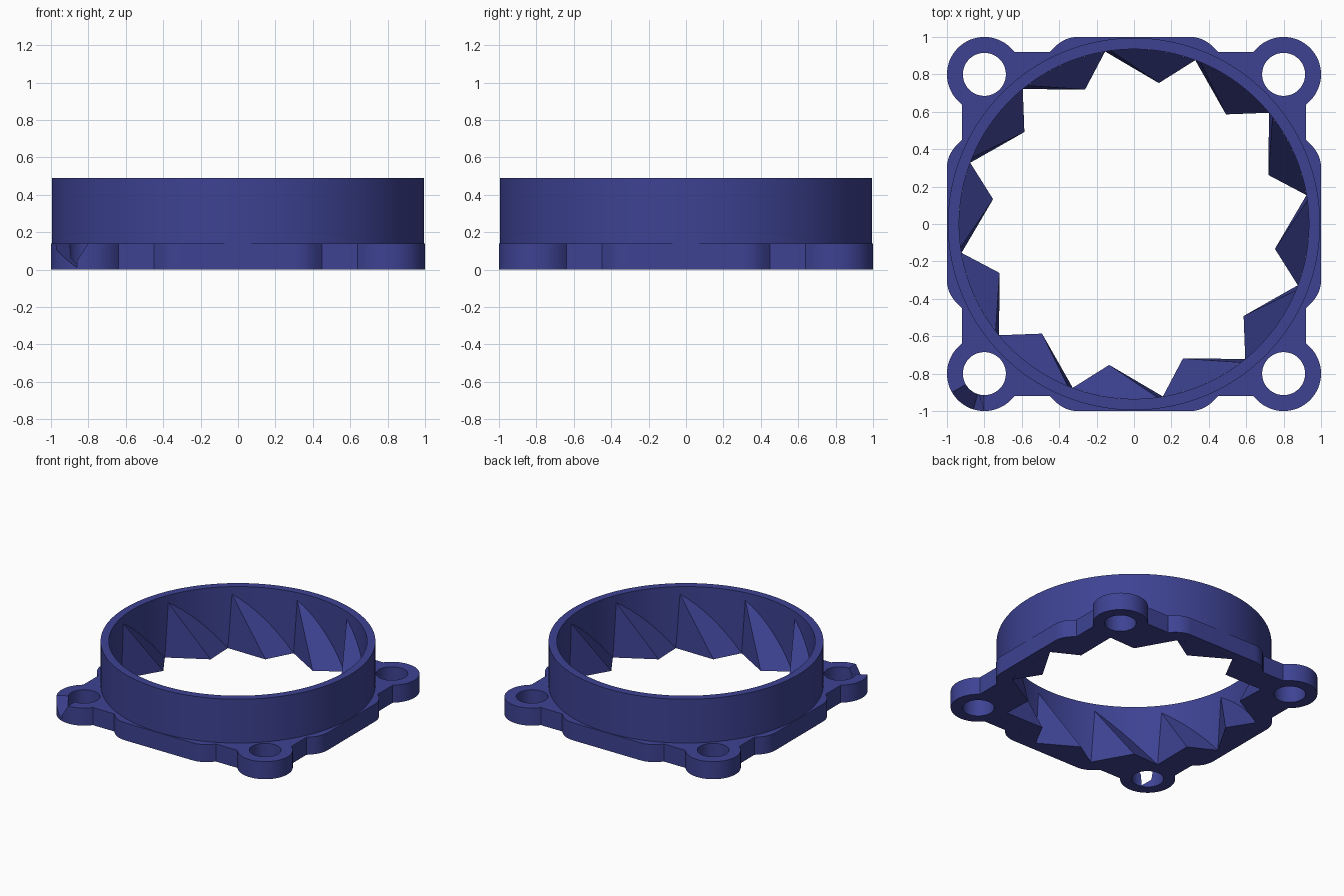
import bpy, bmesh, math
from mathutils import Vector

if "Cube" in bpy.data.objects:
    bpy.data.objects.remove(bpy.data.objects["Cube"])

INNER, OUTER = 0.935, 0.995      # ring radii
FLANGE_H, TOP = 0.14, 0.49       # heights

blue = bpy.data.materials.new("dark blue")
blue.diffuse_color = (0.047, 0.055, 0.29, 1)
blue.use_nodes = True
blue.node_tree.nodes["Principled BSDF"].inputs["Base Color"].default_value = blue.diffuse_color


def polar(r, deg, z=0.0, cx=0.0, cy=0.0):
    a = math.radians(deg)
    return Vector((cx + r * math.cos(a), cy + r * math.sin(a), z))


def make(name, verts, faces):
    mesh = bpy.data.meshes.new(name)
    bm = bmesh.new()
    vs = [bm.verts.new(v) for v in verts]
    for f in faces:
        bm.faces.new([vs[i] for i in f])
    bmesh.ops.recalc_face_normals(bm, faces=bm.faces)
    bm.to_mesh(mesh)
    bm.free()
    mesh.materials.append(blue)
    ob = bpy.data.objects.new(name, mesh)
    bpy.context.collection.objects.link(ob)
    return ob


def prism(name, outline, z0, z1):
    n = len(outline)
    verts = [(p.x, p.y, z) for z in (z0, z1) for p in outline]
    faces = [range(n), range(n, 2 * n)]
    faces += [(i, (i + 1) % n, n + (i + 1) % n, n + i) for i in range(n)]
    return make(name, verts, faces)


def circle(r, n, cx=0.0, cy=0.0):
    return [polar(r, 360 * i / n, 0, cx, cy) for i in range(n)]


def smooth(ob):
    bpy.ops.object.select_all(action='DESELECT')
    ob.select_set(True)
    bpy.context.view_layer.objects.active = ob
    bpy.ops.object.shade_smooth_by_angle(angle=math.radians(20))


def cut(ob, cutter):
    mod = ob.modifiers.new("cut", 'BOOLEAN')
    mod.operation, mod.solver, mod.object = 'DIFFERENCE', 'EXACT', cutter
    bpy.context.view_layer.objects.active = ob
    bpy.ops.object.modifier_apply(modifier=mod.name)
    bpy.data.objects.remove(cutter)


# Flange: one quarter of the outline (right bulge, then upper right lug), turned four times
fillet = 0.17
k = fillet * math.tan(math.radians(22.5))
quarter = [polar(fillet, 45 * i / 6, 0, 1 - fillet, 0.37 - k) for i in range(7)]
quarter += [Vector((0.92, 0.45, 0)), Vector((0.92, 0.638, 0))]
quarter += [polar(0.2, -45 + 180 * i / 32, 0, 0.8, 0.8) for i in range(33)]
quarter += [Vector((0.638, 0.92, 0)), Vector((0.45, 0.92, 0))]
quarter += [polar(fillet, 45 + 45 * i / 6, 0, 0.37 - k, 1 - fillet) for i in range(7)]
outline = []
for t in range(4):
    c, s = round(math.cos(t * math.pi / 2)), round(math.sin(t * math.pi / 2))
    outline += [Vector((c * p.x - s * p.y, s * p.x + c * p.y, 0)) for p in quarter]
flange = prism("mounting_flange", outline, 0, FLANGE_H)

# Centre opening and screw holes
cut(flange, prism("opening_cutter", circle(INNER, 128), -0.1, 0.3))
for x in (-0.8, 0.8):
    for y in (-0.8, 0.8):
        cut(flange, prism("hole_cutter", circle(0.115, 48, x, y), -0.1, 0.3))

# V-shaped wire notch in the front left lug
notch = [polar(r, a, z, -0.8, -0.8) for r in (0.03, 0.27)
         for a, z in ((210, 0.142), (270, 0.142), (252, 0.01))]
cut(flange, make("notch_cutter", notch, [(0, 1, 2), (3, 4, 5), (0, 1, 4, 3),
                                         (1, 2, 5, 4), (2, 0, 3, 5)]))
smooth(flange)

# Round duct wall standing on the flange
n = 128
rings = [(OUTER, FLANGE_H), (OUTER, TOP), (INNER, TOP), (INNER, FLANGE_H)]
verts = [polar(r, 360 * i / n, z) for r, z in rings for i in range(n)]
faces = [(j * n + i, j * n + (i + 1) % n, (j + 1) * n + (i + 1) % n, (j + 1) * n + i)
         for j in range(3) for i in range(n)]
smooth(make("duct_wall", verts, faces))

# Twelve slanted vanes: flat sloping face meeting the wall, rising to a point
STEPS = 10
for v in range(12):
    mid = 20 + 30 * v
    tip, start, apex = polar(0.765, mid), polar(INNER, mid - 10.5), polar(INNER, mid + 17.7, 0.43)
    end = polar(INNER, mid + 19.5)
    nrm = (start - tip).cross(apex - tip)
    upper, lower = [], []
    for i in range(STEPS + 1):
        p = polar(INNER, mid - 10.5 + 28.2 * i / STEPS)
        lower.append(p)
        z = -(nrm.x * (p.x - tip.x) + nrm.y * (p.y - tip.y)) / nrm.z
        upper.append(Vector((p.x, p.y, z)))
    verts = [tip] + upper + lower[1:] + [end]
    m = len(verts) - 1
    slope = list(range(0, STEPS + 2))
    floor = [0, 1] + list(range(STEPS + 2, m + 1))
    make("vane_%02d" % (v + 1), verts, [slope, floor, (0, STEPS + 1, m)])
